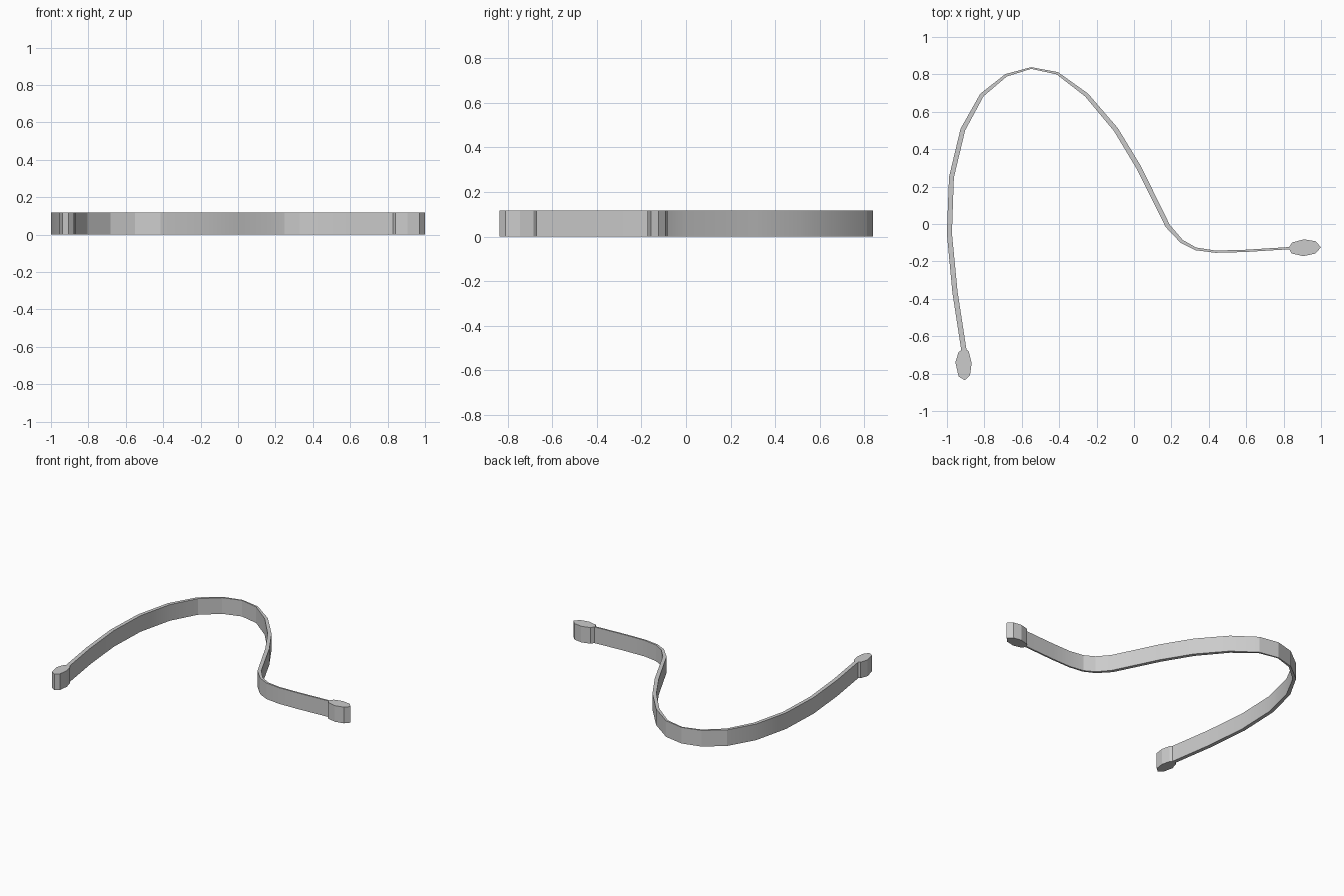
import bpy, bmesh
from mathutils import Vector

if "Cube" in bpy.data.objects:
    bpy.data.objects.remove(bpy.data.objects["Cube"])

HEIGHT = 0.118


def extrude_outline(name, outline, quads=None, smooth=False):
    """Raise a flat outline (or strip of quads) from z = 0 to HEIGHT."""
    bm = bmesh.new()
    verts = [bm.verts.new((x, y, 0)) for x, y in outline]
    for f in quads or [range(len(verts))]:
        bm.faces.new([verts[i] for i in f])
    res = bmesh.ops.extrude_face_region(bm, geom=bm.faces[:], use_keep_orig=True)
    top = [g for g in res["geom"] if isinstance(g, bmesh.types.BMVert)]
    bmesh.ops.translate(bm, verts=top, vec=(0, 0, HEIGHT))
    bmesh.ops.recalc_face_normals(bm, faces=bm.faces[:])
    me = bpy.data.meshes.new(name)
    bm.to_mesh(me)
    bm.free()
    ob = bpy.data.objects.new(name, me)
    bpy.context.collection.objects.link(ob)
    if smooth:
        bpy.ops.object.select_all(action='DESELECT')
        ob.select_set(True)
        bpy.context.view_layer.objects.active = ob
        bpy.ops.object.shade_smooth_by_angle(angle=0.32)
    return ob


# Curved band: centre line x, y and thickness
path = [
    (-0.907, -0.69, .028), (-0.957, -0.365, .028), (-0.987, -0.05, .027),
    (-0.976, 0.25, .026), (-0.915, 0.505, .026), (-0.813, 0.69, .022),
    (-0.684, 0.795, .015), (-0.55, 0.834, .009), (-0.41, 0.806, .014),
    (-0.254, 0.69, .022), (-0.097, 0.505, .026), (0.025, 0.303, .027),
    (0.18, -0.01, .025), (0.255, -0.093, .019), (0.33, -0.133, .015),
    (0.436, -0.148, .012), (0.59, -0.144, .012), (0.85, -0.128, .012)]
left, right = [], []
for i, (x, y, t) in enumerate(path):
    a, b = path[max(i - 1, 0)], path[min(i + 1, len(path) - 1)]
    d = Vector((b[0] - a[0], b[1] - a[1])).normalized() * t / 2
    left.append((x - d.y, y + d.x))
    right.append((x + d.y, y - d.x))
n = len(path)
strip = [(i, i + 1, n + i + 1, n + i) for i in range(n - 1)]
extrude_outline("curved_band", left + right, strip, smooth=True)

# Rounded pads at both ends
extrude_outline("left_end_pad", [
    (-0.912, -0.667), (-0.938, -0.685), (-0.955, -0.74), (-0.938, -0.815),
    (-0.905, -0.835), (-0.877, -0.81), (-0.868, -0.745), (-0.883, -0.683),
    (-0.9, -0.667)])
extrude_outline("right_end_pad", [
    (0.826, -0.128), (0.846, -0.099), (0.908, -0.082), (0.97, -0.092),
    (1.0, -0.124), (0.97, -0.158), (0.905, -0.172), (0.842, -0.157)])
